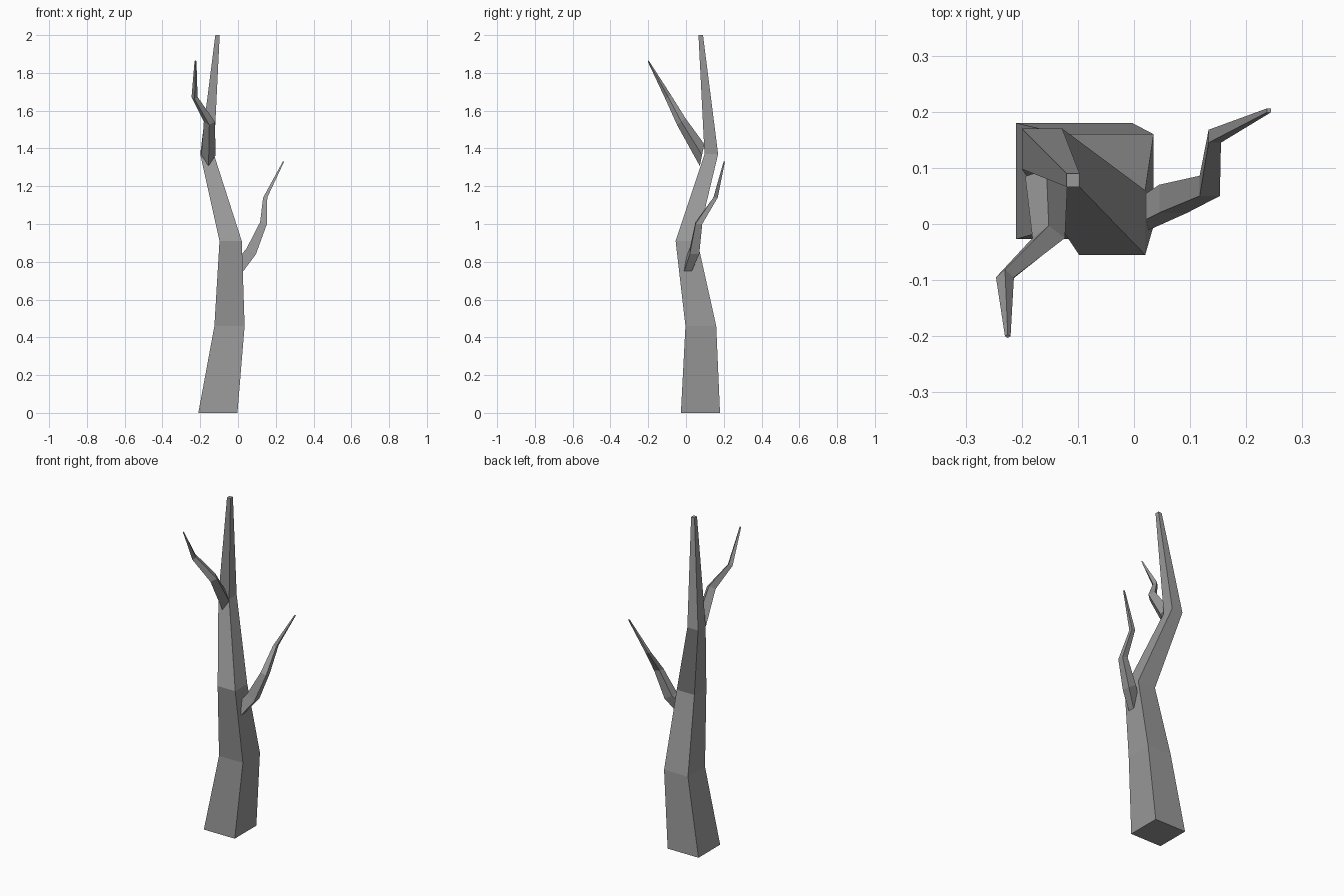
import bpy
from mathutils import Vector

cube = bpy.data.objects.get("Cube")
if cube:
    bpy.data.objects.remove(cube, do_unlink=True)

bark = bpy.data.materials.new("grey_bark")
bark.use_nodes = True
GREY = (0.32, 0.32, 0.32, 1)
bark.diffuse_color = GREY
bark.node_tree.nodes["Principled BSDF"].inputs["Base Color"].default_value = GREY


def square(x0, x1, y0, y1, z, tilt=0):
    """Four-cornered ring; tilt raises the -x side and lowers the +x side."""
    return [Vector(p) for p in ((x0, y0, z + tilt), (x1, y0, z - tilt),
                                (x1, y1, z - tilt), (x0, y1, z + tilt))]


def diamond(x, y, z, half_width, dy, dz):
    """Ring with left, lower, right and upper corners."""
    c = Vector((x, y, z))
    side, up = Vector((half_width, 0, 0)), Vector((0, dy, dz))
    return [c - side, c - up, c + side, c + up]


def limb(name, rings):
    """Skin a run of four-cornered rings and cap both ends."""
    verts = [v for ring in rings for v in ring]
    faces = [(3, 2, 1, 0)]
    for r in range(len(rings) - 1):
        a, b = 4 * r, 4 * r + 4
        faces += [(a + i, a + (i + 1) % 4, b + (i + 1) % 4, b + i) for i in range(4)]
    last = len(verts) - 4
    faces.append(tuple(range(last, last + 4)))
    mesh = bpy.data.meshes.new(name)
    mesh.from_pydata(verts, [], faces)
    mesh.materials.append(bark)
    mesh.update()
    obj = bpy.data.objects.new(name, mesh)
    bpy.context.collection.objects.link(obj)
    return obj


# Crooked tapering trunk
limb("trunk", [
    square(-0.21, -0.003, -0.027, 0.18, 0),
    square(-0.125, 0.035, -0.003, 0.16, 0.46),
    square(-0.098, 0.02, -0.055, 0.06, 0.91),
    square(-0.2, -0.128, 0.098, 0.17, 1.37),
    square(-0.12, -0.097, 0.066, 0.09, 2.0),
])

# Lower branch on the left side
limb("lower_branch", [
    square(-0.015, 0.028, -0.01, 0.03, 0.775, 0.025),
    square(0.045, 0.095, 0.02, 0.07, 0.855, 0.015),
    square(0.117, 0.153, 0.05, 0.086, 1.005, 0.005),
    square(0.133, 0.155, 0.145, 0.168, 1.14),
    square(0.237, 0.244, 0.199, 0.206, 1.33),
])

# Upper branch reaching to the front
limb("upper_branch", [
    diamond(-0.156, 0.085, 1.365, 0.038, 0.012, 0.058),
    diamond(-0.152, -0.025, 1.542, 0.029, 0.022, 0.018),
    diamond(-0.23, -0.095, 1.673, 0.016, 0.014, 0.012),
    diamond(-0.225, -0.2, 1.863, 0.005, 0.003, 0.002),
])
